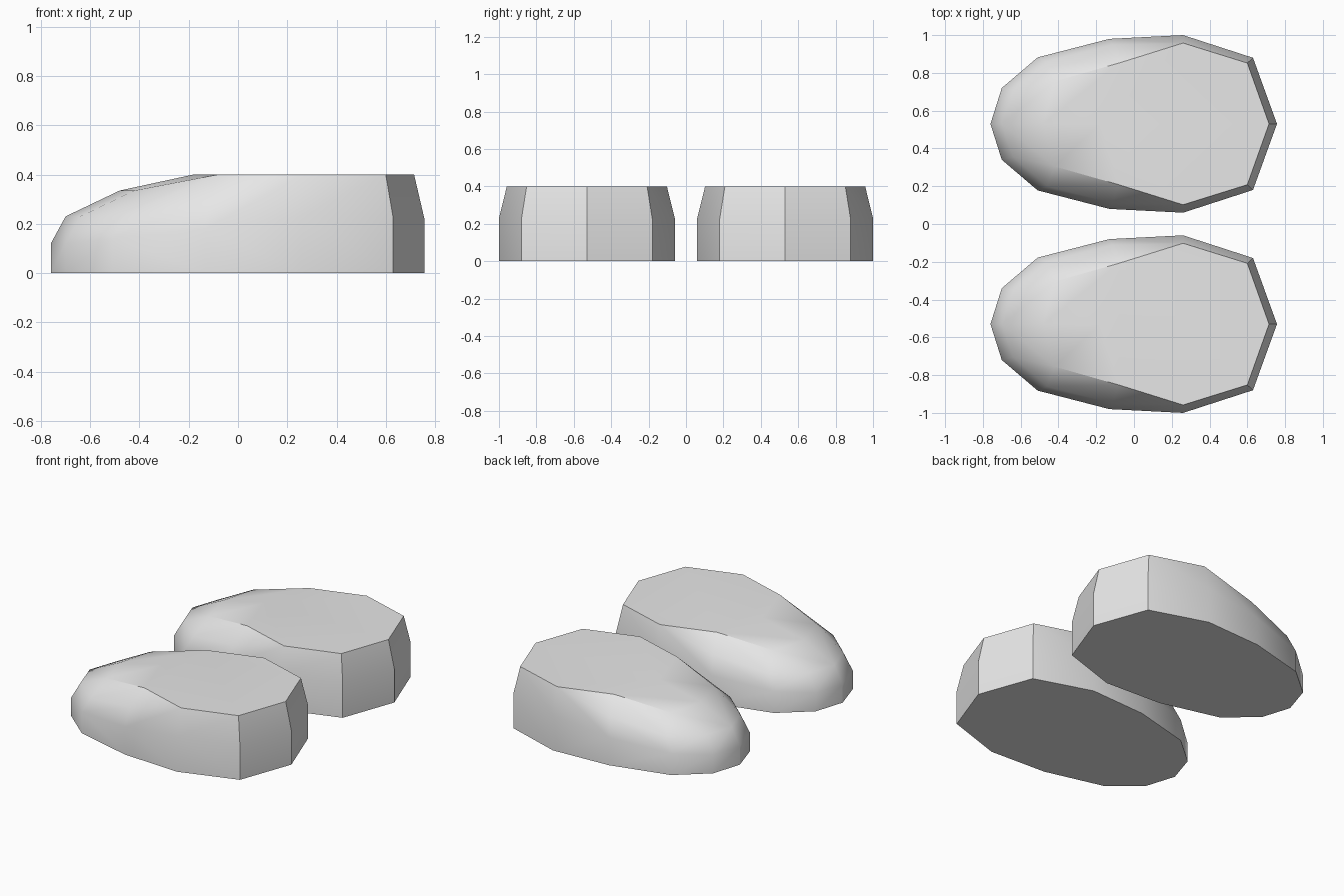
import bpy, bmesh

if "Cube" in bpy.data.objects:
    bpy.data.objects.remove(bpy.data.objects["Cube"])

# One plain light grey
grey = bpy.data.materials.new("light grey")
grey.diffuse_color = (0.8, 0.8, 0.8, 1)
grey.use_nodes = True
grey.node_tree.nodes["Principled BSDF"].inputs["Base Color"].default_value = grey.diffuse_color

# Half of the sole outline (x, y offset, height of the upright wall), heel to toe
OUTLINE = [(0.757, 0, 0.22), (0.63, 0.35, 0.225), (0.26, 0.47, 0.23),
           (-0.13, 0.45, 0.18), (-0.51, 0.352, 0.14), (-0.70, 0.19, 0.12),
           (-0.76, 0, 0.12)]
# Half of the flat ankle octagon
ANKLE = [(0.715, 0), (0.60, 0.322), (0.26, 0.428), (-0.08, 0.322), (-0.18, 0)]
# Half of the rounded toe cap
TOE = [(-0.70, 0, 0.23), (-0.64, 0.175, 0.23), (-0.46, 0.33, 0.235),
       (-0.48, 0, 0.335), (-0.42, 0.225, 0.335), (-0.115, 0.418, 0.30)]


def make_shoe(name, y0):
    pts = [(x, y, 0) for x, y, z in OUTLINE] + OUTLINE + TOE
    pts += [(x, y, 0.4) for x, y in ANKLE]
    pts += [(x, -y, z) for x, y, z in pts if y > 0]
    bm = bmesh.new()
    for x, y, z in pts:
        bm.verts.new((x, y + y0, z))
    # The block is convex, so a hull skins it
    bmesh.ops.convex_hull(bm, input=bm.verts)
    bmesh.ops.dissolve_limit(bm, angle_limit=0.03, verts=bm.verts, edges=bm.edges)
    bmesh.ops.recalc_face_normals(bm, faces=bm.faces)
    me = bpy.data.meshes.new(name)
    bm.to_mesh(me)
    bm.free()
    me.materials.append(grey)
    ob = bpy.data.objects.new(name, me)
    bpy.context.collection.objects.link(ob)
    # Smooth toe and sides, sharp sole, ankle and heel edges
    for p in me.polygons:
        p.use_smooth = True
    me.set_sharp_from_angle(angle=0.56)
    return ob


make_shoe("left_shoe", 0.53)
make_shoe("right_shoe", -0.53)
